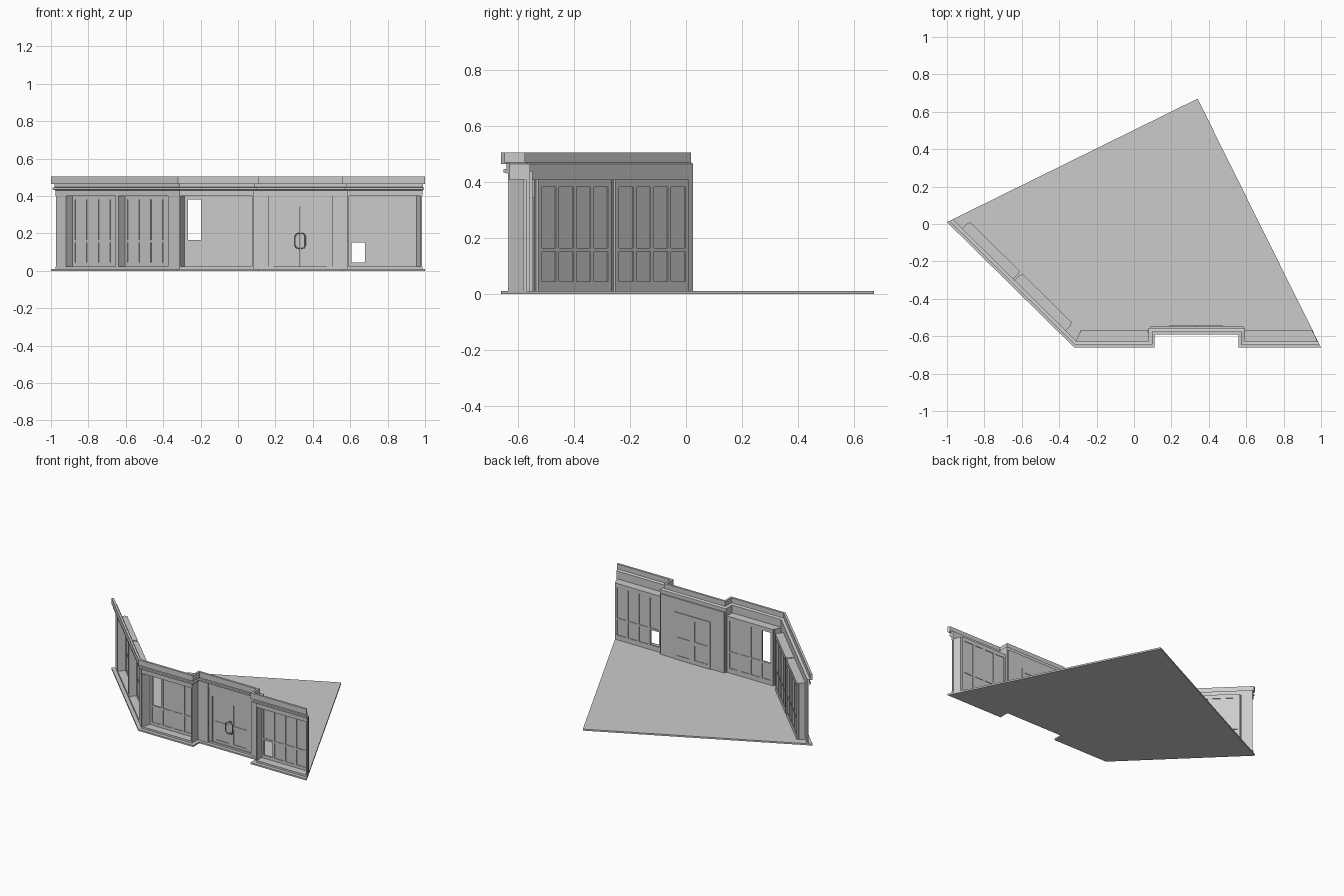
import bpy, bmesh
from mathutils import Vector

cube = bpy.data.objects.get("Cube")
if cube:
    bpy.data.objects.remove(cube)

grey = bpy.data.materials.new("plaster_grey")
grey.use_nodes = True
COLOUR = (0.6, 0.6, 0.6, 1)
grey.diffuse_color = COLOUR
grey.node_tree.nodes["Principled BSDF"].inputs["Base Color"].default_value = COLOUR

# Plan outline: five street edges and a returning recess, then two open back edges
PLAN = [Vector(p) for p in ((-1, .01), (-.32, -.66), (.11, -.66), (.11, -.59),
                            (.56, -.59), (.56, -.66), (1, -.66), (.34, .67))]
STREET = 6


def make_object(name, bm):
    bmesh.ops.recalc_face_normals(bm, faces=bm.faces)
    mesh = bpy.data.meshes.new(name)
    bm.to_mesh(mesh)
    bm.free()
    mesh.materials.append(grey)
    ob = bpy.data.objects.new(name, mesh)
    bpy.context.collection.objects.link(ob)
    return ob


def inset_path(d):
    """Street line moved inward by d, trimmed by the back edges."""
    lines = []
    for i, p in enumerate(PLAN):
        e = (PLAN[(i + 1) % len(PLAN)] - p).normalized()
        lines.append((p + Vector((-e.y, e.x)) * (d if i < STREET else 0), e))
    out = []
    for i in range(STREET + 1):
        (p, a), (q, b) = lines[i - 1], lines[i]
        out.append(p + a * ((q - p).cross(b) / a.cross(b)))
    return out


def sweep(name, profile):
    """Carry a closed (inset, height) profile along the street line."""
    bm = bmesh.new()
    rails = [[bm.verts.new((p.x, p.y, z)) for p in inset_path(d)] for d, z in profile]
    for i in range(len(rails)):
        a, b = rails[i - 1], rails[i]
        for k in range(STREET):
            bm.faces.new((a[k], a[k + 1], b[k + 1], b[k]))
    for k in (0, STREET):
        bm.faces.new([r[k] for r in rails])
    return make_object(name, bm)


class Wall:
    """Local frame: u along the wall, d inward from the cornice line."""

    def __init__(self, origin, direction):
        self.o = Vector(origin)
        self.e = direction.normalized()
        self.n = Vector((-self.e.y, self.e.x))

    def add_prism(self, bm, pts, z0, z1):
        plan = [self.o + self.e * u + self.n * d for u, d in pts]
        lo, hi = ([bm.verts.new((p.x, p.y, z)) for p in plan] for z in (z0, z1))
        bm.faces.new(lo[::-1])
        bm.faces.new(hi)
        for i in range(len(plan)):
            bm.faces.new((lo[i - 1], lo[i], hi[i], hi[i - 1]))

    def add_box(self, bm, u0, u1, d0, d1, z0, z1):
        self.add_prism(bm, ((u0, d0), (u1, d0), (u1, d1), (u0, d1)), z0, z1)

    def box(self, name, *dims):
        bm = bmesh.new()
        self.add_box(bm, *dims)
        return make_object(name, bm)

    def paned_panel(self, name, u0, u1, d0, z0, z1, cols, rows, edge, bar, missing=None):
        """Frame with sunk panes; rows are (bottom, top) of each pane row."""
        bm = bmesh.new()
        d1 = d0 + .012
        w = (u1 - u0 - 2 * edge - (cols - 1) * bar) / cols
        starts = [u0 + edge + c * (w + bar) for c in range(cols)]
        left = u0
        for s in starts + [u1]:
            self.add_box(bm, left, s, d0, d1, z0, z1)
            left = s + w
        levels = [z0] + [z for r in rows for z in r] + [z1]
        for c, s in enumerate(starts):
            for lo, hi in zip(levels[::2], levels[1::2]):
                self.add_box(bm, s, s + w, d0, d1, lo, hi)
            for r, (lo, hi) in enumerate(rows):
                if (c, r) != missing:
                    self.add_box(bm, s, s + w, d0 + .004, d0 + .008, lo, hi)
        return make_object(name, bm)

    def window_bay(self, name, a, b, pa, pb, depth, missing=None):
        """Display recess from opening a..b back to a panel pa..pb."""
        t, front = .006, .025
        bm = bmesh.new()
        tray = ((a, front), (b, front), (pb, depth), (pa, depth))
        self.add_prism(bm, tray, .01, .024)
        self.add_prism(bm, tray, .4, .41)
        self.add_prism(bm, ((a - t, front), (a, front), (pa, depth), (pa - t, depth)), .01, .41)
        self.add_prism(bm, ((b, front), (b + t, front), (pb + t, depth), (pb, depth)), .01, .41)
        make_object(name + "_recess", bm)
        self.paned_panel(name + "_panes", pa, pb, depth, .01, .41, 4,
                         ((.045, .152), (.165, .382)), .018, .016, missing)


# Floor slab and long horizontal bands
bm = bmesh.new()
Wall((0, 0), Vector((1, 0))).add_prism(bm, PLAN, 0, .011)
make_object("floor", bm)
sweep("sill_band", ((.025, .01), (.025, .024), (.033, .024), (.033, .01)))
sweep("lintel_band", ((.025, .4), (.025, .44), (.033, .44), (.033, .4)))
sweep("cornice", ((.025, .43), (.01, .435), (.01, .445), (.02, .447), (.02, .465),
                  (0, .465), (0, .505), (.015, .505), (.015, .47), (.033, .465), (.033, .43)))

side = Wall(PLAN[0], PLAN[1] - PLAN[0])
front = Wall((0, -.66), Vector((1, 0)))
entry = Wall((0, -.59), Vector((1, 0)))

# Piers between the openings
for wall, label, spans in (
        (side, "side", ((.012, .088), (.46, .481), (.853, .944))),
        (front, "front", ((-.312, -.308), (.075, .085), (.585, .59), (.977, .985)))):
    for i, (u0, u1) in enumerate(spans):
        wall.box(f"{label}_pier_{i + 1}", u0, u1, .025, .033, .01, .44)

# Returns of the entrance recess
front.box("right_entry_return", .077, .085, .025, .103, .01, .44)
front.box("left_entry_return", .585, .593, .025, .103, .01, .44)

# Display windows
side.window_bay("side_window_back", .088, .46, .088, .46, .075)
side.window_bay("side_window_front", .481, .853, .481, .853, .075)
front.window_bay("right_window", -.308, .075, -.285, .075, .08, (0, 1))
front.window_bay("left_window", .59, .977, .59, .955, .08, (0, 0))

# Entrance wall, pilasters and double door
for label, u0, u1 in (("right", .085, .165), ("left", .505, .585)):
    entry.box(label + "_pilaster", u0, u1, .02, .033, .01, .43)
    entry.box(label + "_door_jamb", min(u0, .475), max(u1, .19), .03, .042, .01, .44)
entry.box("door_header", .19, .475, .03, .042, .345, .44)
for label, u0, u1 in (("right", .19, .332), ("left", .333, .475)):
    entry.paned_panel(label + "_door", u0, u1, .036, .01, .345, 1,
                      ((.04, .145), (.17, .315)), .02, 0)

# Curved pull handles standing off the doors
for label, s in (("right", -1), ("left", 1)):
    curve = bpy.data.curves.new(label + "_handle", "CURVE")
    curve.dimensions = "3D"
    curve.bevel_depth = .003
    curve.bevel_resolution = 1
    curve.use_fill_caps = True
    spline = curve.splines.new("POLY")
    path = [(.006, -.554, .2), (.006, -.572, .2), (.02, -.575, .198), (.027, -.575, .185),
            (.027, -.575, .135), (.02, -.575, .122), (.006, -.572, .12), (.006, -.554, .12)]
    spline.points.add(len(path) - 1)
    for point, (x, y, z) in zip(spline.points, path):
        point.co = (.3325 + s * x, y, z, 1)
    curve.materials.append(grey)
    bpy.context.collection.objects.link(bpy.data.objects.new(label + "_handle", curve))
